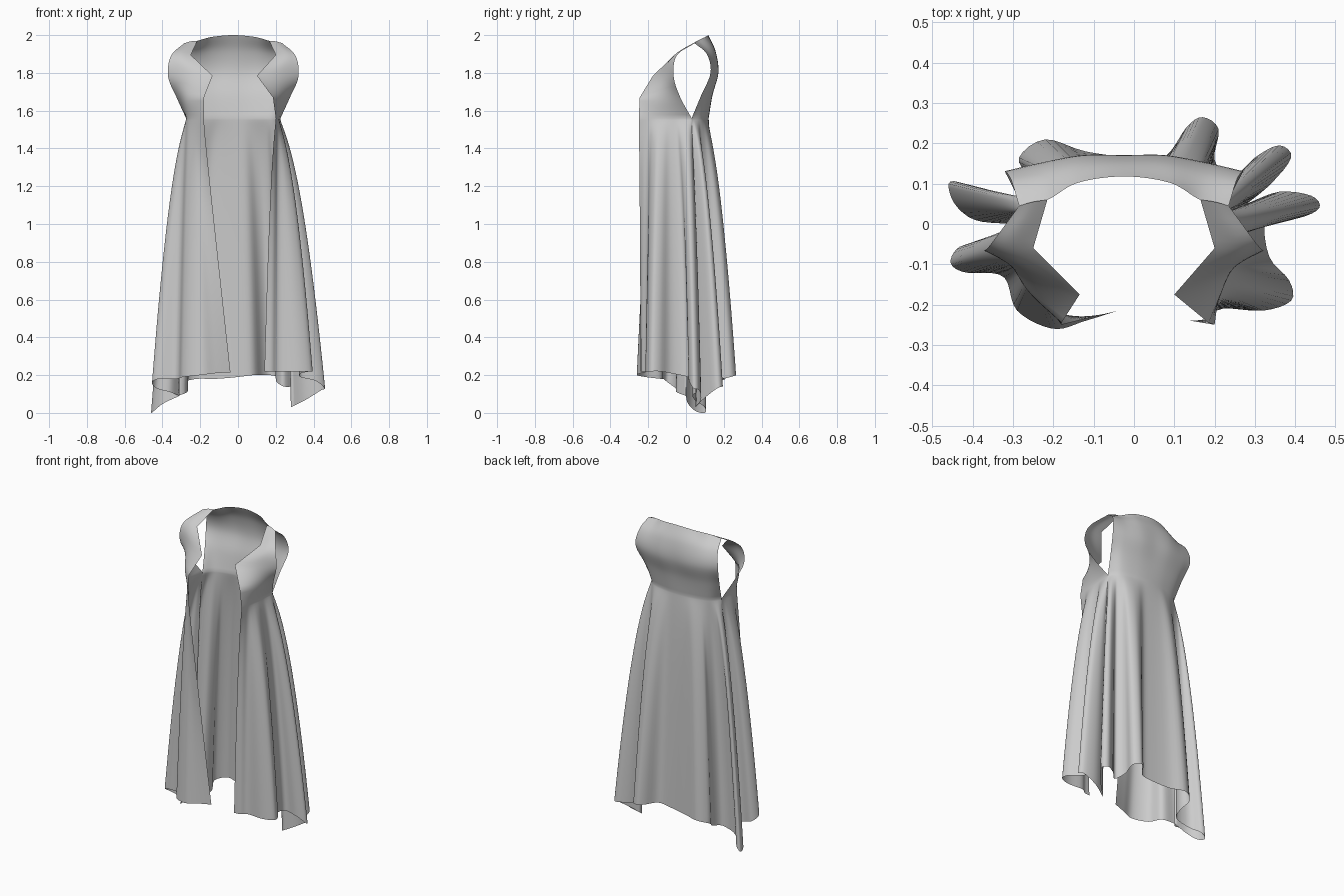
import bpy
import bmesh
from math import pi, sin
from mathutils import Vector

cube = bpy.data.objects.get("Cube")
if cube:
    bpy.data.objects.remove(cube, do_unlink=True)

AXIS = -0.025          # centre line of the shoulders
FRONT_COLS, BACK_COLS = 48, 88
UPPER_ROWS, SKIRT_ROWS = 24, 44


def spline(points, t):
    """Smooth curve through the points, t from 0 to 1."""
    last = len(points) - 1
    i = min(int(t * last), last - 1)
    f = t * last - i
    b, c = points[i], points[i + 1]
    a = points[i - 1] if i else b * 2 - c
    d = points[i + 2] if i + 2 <= last else c * 2 - b
    return b + ((c - a) + ((a * 2 - b * 5 + c * 4 - d) + (b * 3 - a - c * 3 + d) * f) * f) * f * 0.5


def straight(points, t):
    last = len(points) - 1
    i = min(int(t * last), last - 1)
    return points[i].lerp(points[i + 1], t * last - i)


def vectors(rows):
    return [[Vector(p) for p in row] for row in rows]


def flip(p):
    return Vector((2 * AXIS - p.x, p.y, p.z))


# Column spacing, gathered towards the underarms where the folds start
def gather_end(t):
    return 1 - (1 - t) ** 1.5


def gather_start(t):
    return t ** 1.5


def gather_both(t):
    return t - 0.65 * sin(2 * pi * t) / (2 * pi)


def add_sheet(bm, grid):
    verts = [[bm.verts.new(p) for p in row] for row in grid]
    for lo, hi in zip(verts, verts[1:]):
        for k in range(len(lo) - 1):
            bm.faces.new((lo[k], lo[k + 1], hi[k + 1], hi[k]))


def panel(rows, cols, gather, sharp_edge):
    """Sheet spanned by rows of control points, from underarm to shoulder."""
    width = len(rows[0])
    grid = []
    for r in range(UPPER_ROWS + 1):
        v = r / UPPER_ROWS
        ctrl = [(straight if k == sharp_edge else spline)([row[k] for row in rows], v)
                for k in range(width)]
        grid.append([spline(ctrl, gather(c / cols)) for c in range(cols + 1)])
    return grid


# Right front: lapel edge, middle, armhole edge, from underarm up to shoulder
front_right = vectors([
    [(-.18, -.25, 1.56), (-.265, -.13, 1.56), (-.275, .03, 1.56)],
    [(-.18, -.245, 1.67), (-.275, -.15, 1.67), (-.325, -.03, 1.67)],
    [(-.135, -.175, 1.785), (-.26, -.125, 1.785), (-.37, -.065, 1.78)],
    [(-.25, -.06, 1.895), (-.305, -.06, 1.895), (-.355, -.05, 1.89)],
    [(-.215, .06, 1.97), (-.25, .055, 1.967), (-.285, .045, 1.957)],
])

# Left front mirrors it, with a wider opening below the lapel
front_left = [[flip(p) for p in reversed(row)] for row in front_right]
front_left[0][-1].x = 0.2
front_left[1][-1].x = 0.185
front_left[2][-1].x = 0.1

# Back: right armhole edge to centre, mirrored to the left
half_back = vectors([
    [(-.275, .03, 1.56), (-.225, .085, 1.56), (-.13, .112, 1.56), (AXIS, .12, 1.56)],
    [(-.295, .08, 1.68), (-.235, .115, 1.68), (-.13, .136, 1.68), (AXIS, .14, 1.68)],
    [(-.32, .13, 1.8), (-.24, .15, 1.8), (-.13, .17, 1.8), (AXIS, .17, 1.8)],
    [(-.305, .11, 1.9), (-.235, .125, 1.9), (-.135, .152, 1.91), (AXIS, .158, 1.91)],
    [(-.285, .045, 1.957), (-.215, .06, 1.97), (-.14, .102, 1.99), (AXIS, .118, 2.0)],
])
back = [row + [flip(p) for p in reversed(row[:-1])] for row in half_back]

# Hem folds, in three stretches that hang below the panels above
hem_right = [Vector(p) for p in [
    (-.04, -.215, .215), (-.12, -.24, .21), (-.2, -.26, .2), (-.29, -.215, .19),
    (-.325, -.13, .18), (-.42, -.12, .18), (-.455, -.095, .16), (-.43, -.055, .13),
    (-.36, -.05, .11), (-.31, 0, .09)]]
hem_back = [Vector(p) for p in [
    (-.31, 0, .09), (-.395, .01, .05), (-.445, .05, .01), (-.46, .1, 0),
    (-.43, .1, .03), (-.385, .045, .07), (-.29, .04, .1), (-.265, .11, .12),
    (-.285, .165, .16), (-.22, .21, .18), (-.12, .18, .18), (0, .165, .19),
    (.08, .17, .2), (.13, .24, .2), (.17, .265, .2), (.21, .235, .19),
    (.2, .16, .17), (.24, .11, .14), (.3, .165, .14), (.36, .195, .14),
    (.39, .165, .13), (.34, .1, .08), (.28, .05, .03)]]
hem_left = [Vector(p) for p in [
    (.28, .05, .03), (.36, .08, .07), (.44, .07, .12), (.46, .04, .13),
    (.41, .015, .17), (.33, .01, .19), (.335, -.08, .21), (.385, -.14, .22),
    (.39, -.19, .22), (.32, -.215, .22), (.22, -.21, .22), (.18, -.235, .22),
    (.14, -.24, .22)]]

bm = bmesh.new()
waist, hem = [], []
for rows, stretch, cols, gather, edge in (
        (front_right, hem_right, FRONT_COLS, gather_end, 0),
        (back, hem_back, BACK_COLS, gather_both, None),
        (front_left, hem_left, FRONT_COLS, gather_start, 2)):
    grid = panel(rows, cols, gather, edge)
    add_sheet(bm, grid)
    skip = 1 if waist else 0
    waist += grid[0][skip:]
    hem += [spline(stretch, c / cols) for c in range(skip, cols + 1)]

# Skirt eases out of the bodice, flares, then hangs; right front edge is straight
skirt = []
for r in range(SKIRT_ROWS + 1):
    s = (r / SKIRT_ROWS) ** 1.3
    ease = 1.05 * s / (s + 0.05)
    row = []
    for k, (top, low) in enumerate(zip(waist, hem)):
        flare = ease * s ** (1 - 0.45 * min(1, k / 20))
        p = top.lerp(low, flare)
        p.z = top.z + (low.z - top.z) * s
        row.append(p)
    skirt.append(row)
add_sheet(bm, skirt[::-1])

bmesh.ops.remove_doubles(bm, verts=bm.verts, dist=0.0003)
bmesh.ops.recalc_face_normals(bm, faces=bm.faces)
mesh = bpy.data.meshes.new("sleeveless_coat")
bm.to_mesh(mesh)
bm.free()
coat = bpy.data.objects.new("sleeveless_coat", mesh)
bpy.context.collection.objects.link(coat)

# Plain cloth
cloth = bpy.data.materials.new("light_grey_cloth")
cloth.use_nodes = True
colour = (0.6, 0.6, 0.6, 1)
cloth.diffuse_color = colour
cloth.node_tree.nodes["Principled BSDF"].inputs["Base Color"].default_value = colour
mesh.materials.append(cloth)

bpy.context.view_layer.objects.active = coat
coat.select_set(True)
bpy.ops.object.shade_smooth()
